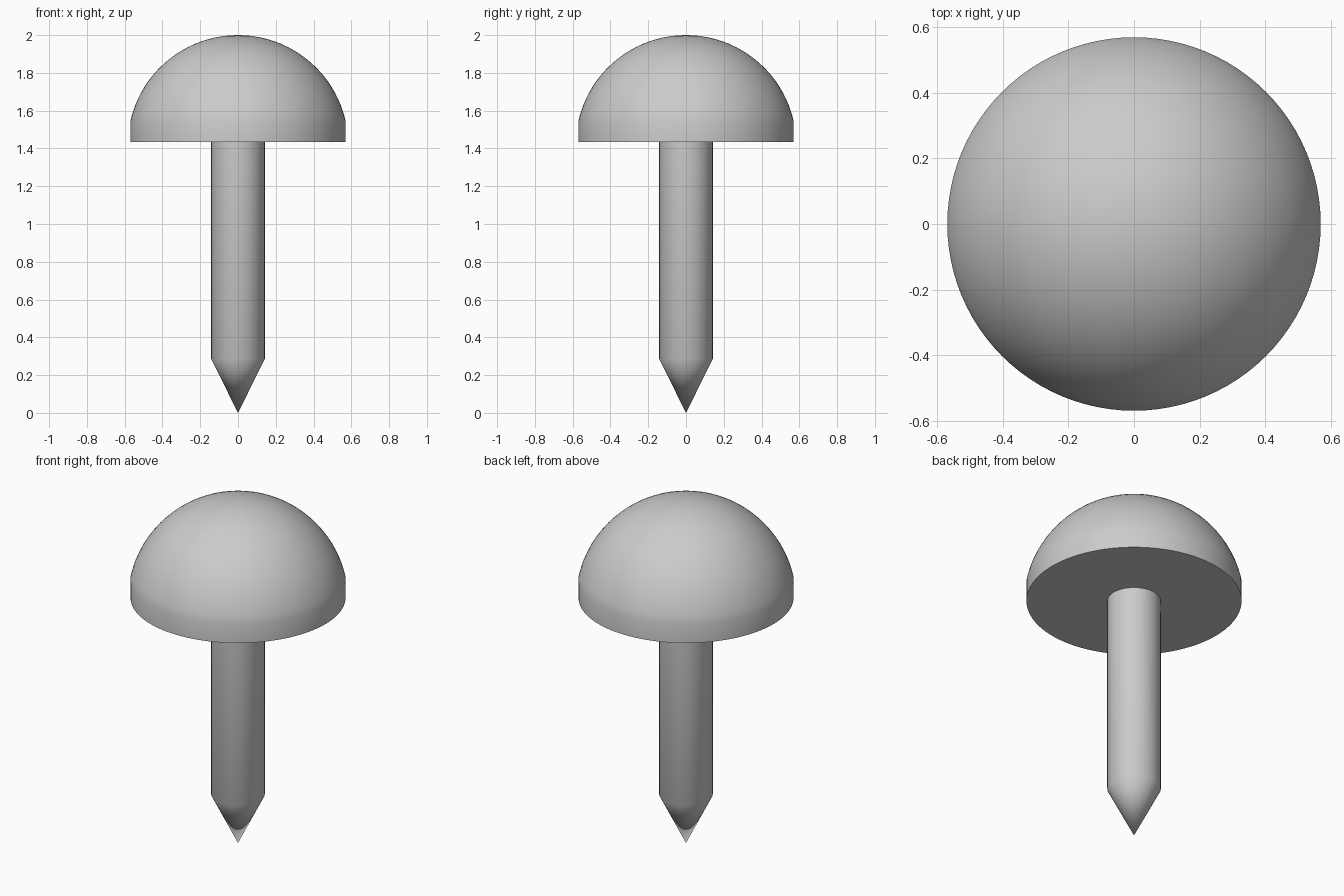
import bpy
import bmesh
from math import sin, cos, asin, pi

cube = bpy.data.objects.get("Cube")
if cube:
    bpy.data.objects.remove(cube, do_unlink=True)

grey = bpy.data.materials.new("plain_grey")
grey.use_nodes = True
grey.diffuse_color = (0.6, 0.6, 0.6, 1)
grey.node_tree.nodes["Principled BSDF"].inputs["Base Color"].default_value = (0.6, 0.6, 0.6, 1)


def lathe(name, profile, sides):
    """Spin an (r, z) profile around the z axis."""
    bm = bmesh.new()
    verts = [bm.verts.new((r, 0, z)) for r, z in profile]
    edges = [bm.edges.new(pair) for pair in zip(verts, verts[1:])]
    bmesh.ops.spin(bm, geom=verts + edges, cent=(0, 0, 0), axis=(0, 0, 1),
                   angle=2 * pi, steps=sides, use_merge=False)
    bmesh.ops.remove_doubles(bm, verts=bm.verts, dist=1e-5)
    bmesh.ops.recalc_face_normals(bm, faces=bm.faces)
    mesh = bpy.data.meshes.new(name)
    bm.to_mesh(mesh)
    bm.free()
    mesh.materials.append(grey)
    obj = bpy.data.objects.new(name, mesh)
    bpy.context.collection.objects.link(obj)
    bpy.ops.object.select_all(action="DESELECT")
    obj.select_set(True)
    bpy.context.view_layer.objects.active = obj
    bpy.ops.object.shade_smooth_by_angle(angle=pi / 6)
    return obj


# Domed head: flat underside, short upright rim, spherical cap
RIM_R, HEAD_Z, RIM_Z, TOP_Z = 0.57, 1.435, 1.545, 2.0
rise = TOP_Z - RIM_Z
ball = (RIM_R ** 2 + rise ** 2) / (2 * rise)
sweep = asin(RIM_R / ball)
STEPS = 20
cap = [(ball * sin(sweep * (1 - i / STEPS)),
        TOP_Z - ball + ball * cos(sweep * (1 - i / STEPS))) for i in range(STEPS + 1)]
lathe("head", [(0, HEAD_Z), (RIM_R, HEAD_Z)] + cap, 96)

# Round pin with a sharp point, set into the head
lathe("pin", [(0, 0), (0.142, 0.286), (0.142, HEAD_Z + 0.02), (0, HEAD_Z + 0.02)], 48)
